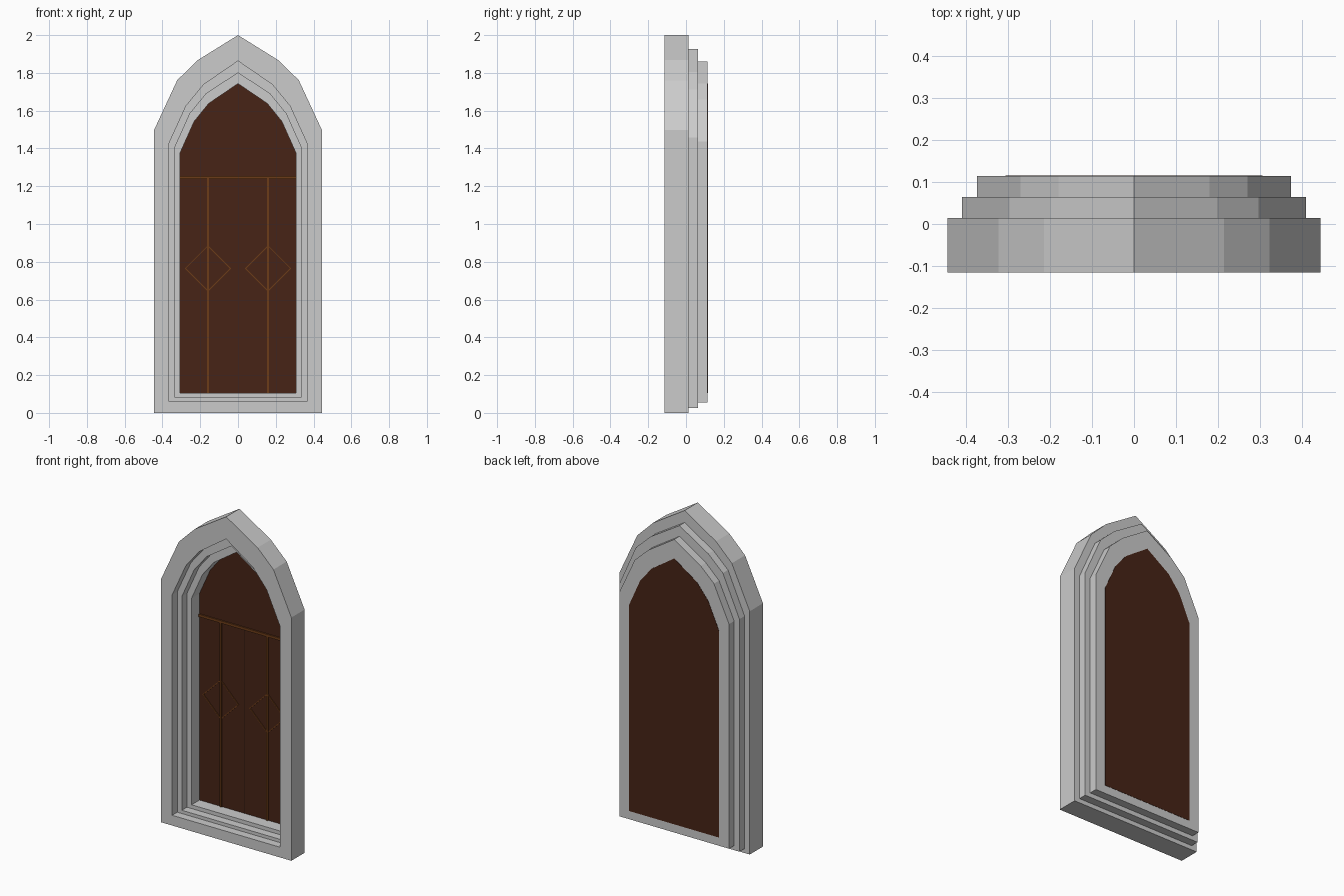
import bpy, bmesh

if "Cube" in bpy.data.objects:
    bpy.data.objects.remove(bpy.data.objects["Cube"])

# Right halves of the arch outlines (x, z), from sill up to the apex
FRONT_OUT = [(0.444, 0.0), (0.444, 1.498), (0.322, 1.761), (0.214, 1.867), (0, 2.0)]
FRONT_IN = [(0.368, 0.063), (0.368, 1.421), (0.275, 1.625), (0.182, 1.738), (0, 1.863)]
MID_OUT = [(0.409, 0.027), (0.409, 1.459), (0.296, 1.713), (0.197, 1.805), (0, 1.926)]
MID_IN = [(0.337, 0.083), (0.337, 1.40), (0.254, 1.585), (0.168, 1.69), (0, 1.80)]
BACK_OUT = [(0.373, 0.055), (0.373, 1.438), (0.270, 1.66), (0.180, 1.745), (0, 1.86)]
DOOR = [(0.306, 0.106), (0.306, 1.378), (0.232, 1.543), (0.155, 1.638), (0, 1.743)]


def arch(half):
    """Closed outline from its right half."""
    return half + [(-x, z) for x, z in reversed(half[:-1])]


def rect(x0, x1, z0, z1):
    return [(x0, z0), (x1, z0), (x1, z1), (x0, z1)]


def diamond(cx, cz, r):
    return [(cx + r, cz), (cx, cz + r), (cx - r, cz), (cx, cz - r)]


def material(name, rgb):
    m = bpy.data.materials.new(name)
    m.diffuse_color = (*rgb, 1)
    m.use_nodes = True
    m.node_tree.nodes["Principled BSDF"].inputs["Base Color"].default_value = m.diffuse_color
    return m


def finish(name, bm, mat=None):
    bmesh.ops.recalc_face_normals(bm, faces=bm.faces[:])
    me = bpy.data.meshes.new(name)
    bm.to_mesh(me)
    bm.free()
    ob = bpy.data.objects.new(name, me)
    bpy.context.collection.objects.link(ob)
    if mat:
        me.materials.append(mat)
    return ob


def ring(name, outer, inner, y0, y1, mat=None):
    """Closed frame with a rectangular section between two outlines."""
    bm = bmesh.new()
    loops = [[bm.verts.new((x, y, z)) for x, z in pts]
             for pts, y in ((outer, y0), (outer, y1), (inner, y1), (inner, y0))]
    n = len(outer)
    for k in range(4):
        a, b = loops[k], loops[(k + 1) % 4]
        for i in range(n):
            j = (i + 1) % n
            bm.faces.new((a[i], a[j], b[j], b[i]))
    return finish(name, bm, mat)


def slab(name, pts, y0, y1, mat):
    """Solid extruded outline."""
    bm = bmesh.new()
    front = [bm.verts.new((x, y0, z)) for x, z in pts]
    back = [bm.verts.new((x, y1, z)) for x, z in pts]
    bm.faces.new(front)
    bm.faces.new(back)
    for i in range(len(pts)):
        j = (i + 1) % len(pts)
        bm.faces.new((front[i], front[j], back[j], back[i]))
    return finish(name, bm, mat)


wood = material("dark_wood", (0.063, 0.017, 0.008))
trim = material("trim_wood", (0.15, 0.045, 0.009))
seam = material("seam", (0.02, 0.007, 0.004))

# Three stone frames of equal depth, each set further back and nested in the last
ring("frame_front", arch(FRONT_OUT), arch(FRONT_IN), -0.115, 0.014)
ring("frame_middle", arch(MID_OUT), arch(MID_IN), -0.065, 0.064)
ring("frame_back", arch(BACK_OUT), arch(DOOR), -0.015, 0.114)

# Thick door filling the back of the opening
slab("door_panel", arch(DOOR), 0.062, 0.1155, wood)
slab("door_seam", rect(-0.001, 0.001, 0.106, 1.24), 0.0612, 0.064, seam)

# Raised trim on the door
slab("cross_rail", rect(-0.309, 0.309, 1.238, 1.254), 0.054, 0.066, trim)
for side, s in (("left", -1), ("right", 1)):
    cx = s * 0.159
    slab("door_strip_" + side, rect(cx - 0.006, cx + 0.006, 0.106, 1.24),
         0.055, 0.066, trim)
    ring("diamond_" + side, diamond(cx, 0.765, 0.123), diamond(cx, 0.765, 0.116),
         0.057, 0.066, trim)
